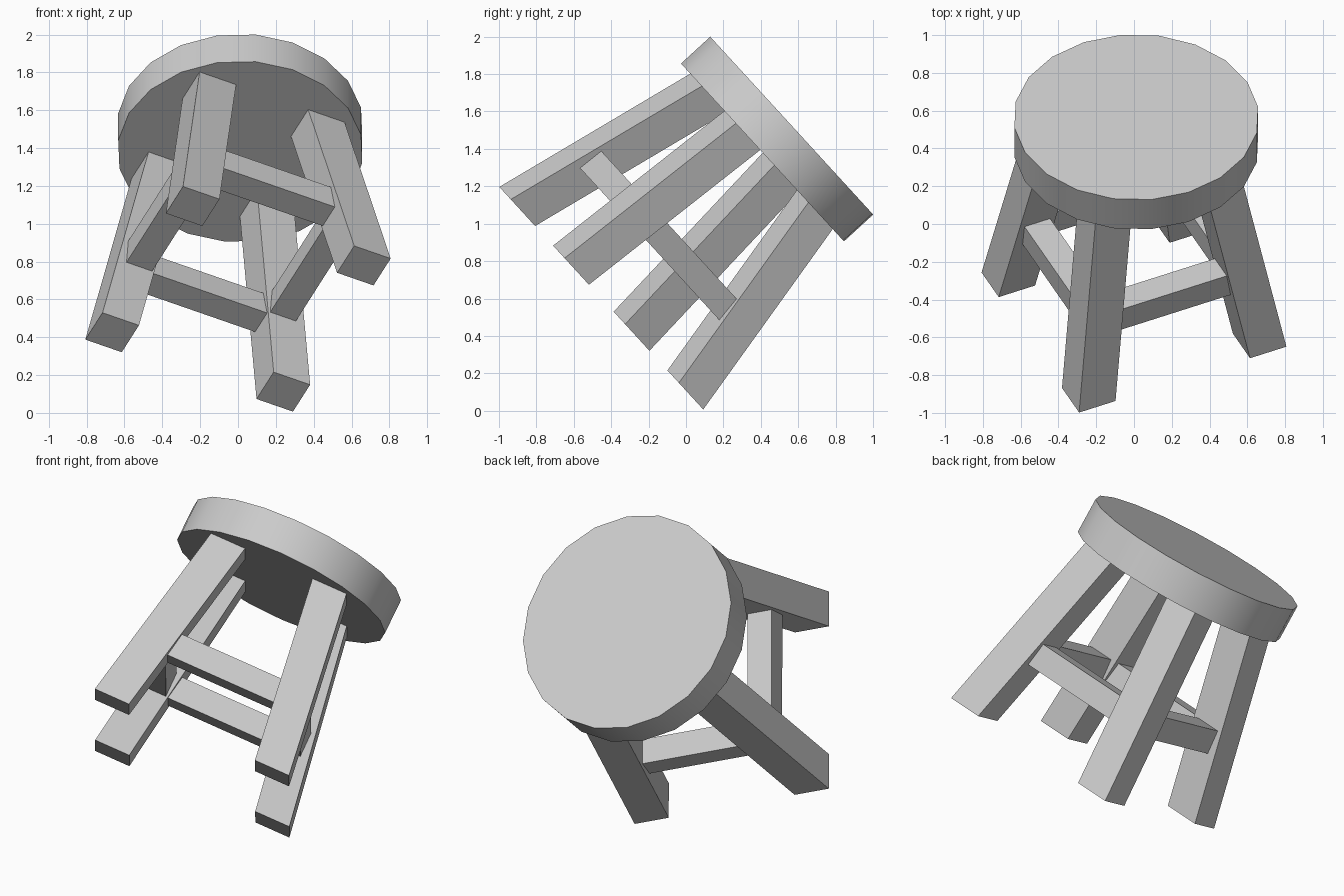
import bpy, bmesh, math
from mathutils import Matrix, Vector

if "Cube" in bpy.data.objects:
    bpy.data.objects.remove(bpy.data.objects["Cube"])

# Tipped frame: origin at the middle of the seat top, local z is the stool's axis
FRAME = (Matrix.Translation((0, 0.56, 1.53))
         @ Matrix.Rotation(math.radians(-47.5), 4, 'X')
         @ Matrix.Rotation(math.radians(25.2), 4, 'Z'))
SEAT_R, SEAT_T = 0.65, 0.212
FOOT_Z = -1.374


def make_object(name, bm, spin=0.0):
    bmesh.ops.recalc_face_normals(bm, faces=bm.faces)
    bm.transform(FRAME @ Matrix.Rotation(spin, 4, 'Z'))
    mesh = bpy.data.meshes.new(name)
    bm.to_mesh(mesh)
    bm.free()
    obj = bpy.data.objects.new(name, mesh)
    bpy.context.collection.objects.link(obj)
    return obj


# Round seat
bm = bmesh.new()
bmesh.ops.create_cone(bm, cap_ends=True, segments=20, radius1=SEAT_R,
                      radius2=SEAT_R, depth=SEAT_T,
                      matrix=Matrix.Translation((0.014, 0.002, -SEAT_T / 2)))
seat = make_object("seat", bm)
bpy.context.view_layer.objects.active = seat
seat.select_set(True)
bpy.ops.object.shade_smooth_by_angle(angle=math.radians(30))

# Four splayed legs and the four rails between them
names = ["front", "right", "back", "left"]
for i, side in enumerate(names):
    spin = i * math.pi / 2

    # Leg: square bar sheared outward from seat underside to foot
    bm = bmesh.new()
    bmesh.ops.create_cube(bm, size=1)
    for v in bm.verts:
        top = v.co.z > 0
        offset = 0.317 if top else 0.5
        v.co = Vector((v.co.x * 0.213 - offset, v.co.y * 0.213 - offset,
                       -SEAT_T if top else FOOT_Z))
    make_object(side + "_leg", bm, spin)

    # Rail: straight bar ending inside both legs
    bm = bmesh.new()
    bmesh.ops.create_cube(bm, size=1, matrix=Matrix.Translation((0, -0.42, -0.915))
                          @ Matrix.Diagonal((0.76, 0.15, 0.145, 1)))
    make_object(side + "_rail", bm, spin)
